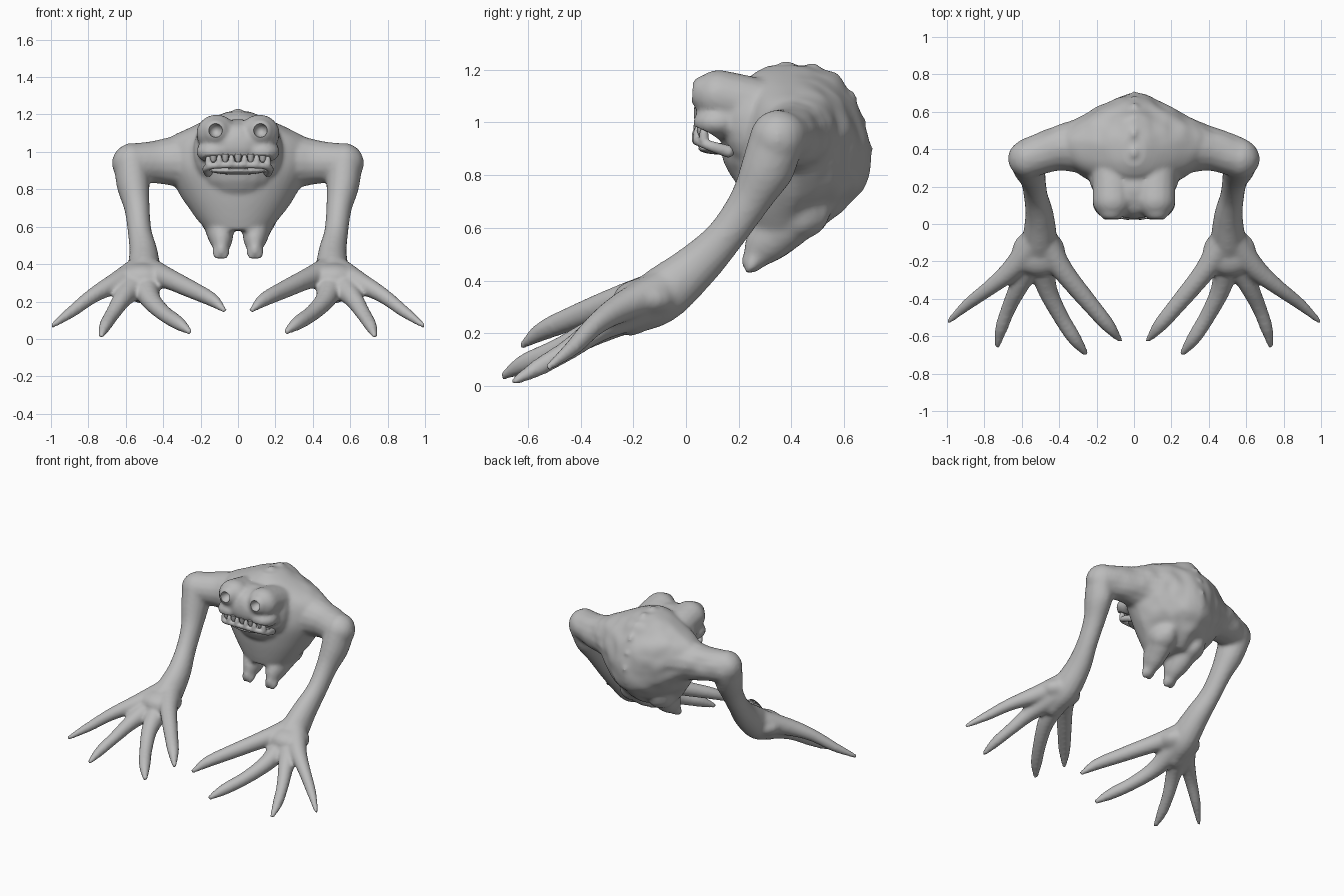
import bpy, bmesh, math
from mathutils import Vector, Matrix, noise

cube = bpy.data.objects.get("Cube")
if cube:
    bpy.data.objects.remove(cube, do_unlink=True)

skin = bpy.data.materials.new("grey_skin")
skin.use_nodes = True
GREY = (0.5, 0.5, 0.5, 1)
skin.diffuse_color = GREY
skin.node_tree.nodes["Principled BSDF"].inputs["Base Color"].default_value = GREY


def make_object(name, bm):
    bmesh.ops.recalc_face_normals(bm, faces=bm.faces)
    mesh = bpy.data.meshes.new(name)
    bm.to_mesh(mesh)
    bm.free()
    mesh.materials.append(skin)
    ob = bpy.data.objects.new(name, mesh)
    bpy.context.collection.objects.link(ob)
    return ob


def loft(bm, rings):
    """Skin a list of closed rings and cap both ends."""
    rows = [[bm.verts.new(p) for p in ring] for ring in rings]
    n = len(rows[0])
    for a, b in zip(rows, rows[1:]):
        for i in range(n):
            bm.faces.new((a[i], a[(i + 1) % n], b[(i + 1) % n], b[i]))
    bm.faces.new(rows[0][::-1])
    bm.faces.new(rows[-1])


def spline(points, steps=6):
    """Catmull-Rom through points of any dimension."""
    pts = [Vector(p) for p in points]
    pts = [2 * pts[0] - pts[1]] + pts + [2 * pts[-1] - pts[-2]]
    out = []
    for a, b, c, d in zip(pts, pts[1:], pts[2:], pts[3:]):
        for k in range(steps):
            t = k / steps
            out.append(0.5 * (2 * b + (c - a) * t + (2 * a - 5 * b + 4 * c - d) * t ** 2
                              + (3 * b - a - 3 * c + d) * t ** 3))
    return out + [pts[-2]]


def ball(bm, centre, size, sides=18, rows=10):
    """Ellipsoid built from latitude rings."""
    x, y, z = centre
    rings = []
    for j in range(rows):
        lat = math.pi * ((j + 0.3) / (rows - 0.4) - 0.5)
        r = math.cos(lat)
        rings.append([(x + size[0] * r * math.cos(a), y + size[1] * r * math.sin(a),
                       z + size[2] * math.sin(lat)) for a in (math.tau * k / sides for k in range(sides))])
    loft(bm, rings)


def tube(bm, points, flat=1.0, side=1):
    """Rounded limb along (x, y, z, radius) points; flat scales its sideways width."""
    path = spline([(p[0] * side, *p[1:]) for p in points])
    pos = [p.to_3d() for p in path]
    rings = []
    for i, p in enumerate(path):
        tan = (pos[min(i + 1, len(pos) - 1)] - pos[max(i - 1, 0)]).normalized()
        u = tan.cross(Vector((0, -1, 1))).normalized()
        v = tan.cross(u)
        rings.append([pos[i] + p[3] * (flat * u * math.cos(a) + v * math.sin(a))
                      for a in (math.tau * k / 16 for k in range(16))])
    loft(bm, rings)
    for i in (0, -1):
        r = path[i][3]
        ball(bm, pos[i], (r * flat, r, r))


body = bmesh.new()

# Torso: height, front, back, half width, depth of widest point
SECTIONS = [
    (0.58, 0.23, 0.48, 0.17, 0.36), (0.66, 0.21, 0.59, 0.235, 0.39),
    (0.77, 0.19, 0.69, 0.31, 0.42), (0.90, 0.18, 0.70, 0.38, 0.44),
    (1.00, 0.20, 0.68, 0.40, 0.45), (1.07, 0.22, 0.65, 0.37, 0.45),
    (1.13, 0.23, 0.61, 0.26, 0.44), (1.18, 0.25, 0.575, 0.15, 0.42),
    (1.215, 0.31, 0.50, 0.06, 0.40)]
rings = []
for z, front, back, half, mid in spline(SECTIONS, 5):
    ring = []
    for k in range(48):
        a = math.tau * k / 48
        c, s = math.cos(a), math.sin(a)
        e, end = (1.4, back) if s > 0 else (0.95, front)
        ring.append((half * math.copysign(abs(c) ** e, c), mid + (end - mid) * abs(s) ** e, z))
    rings.append(ring)
loft(body, rings)

# Vertebra bumps down the ridge
for y, z in [(0.38, 1.2), (0.48, 1.195), (0.55, 1.16), (0.61, 1.09), (0.65, 1.0), (0.67, 0.9), (0.66, 0.8)]:
    ball(body, (0, y, z), (0.03, 0.04, 0.035))

# Head, neck and throat
ball(body, (0, 0.185, 1.035), (0.215, 0.16, 0.14))
ball(body, (0, 0.27, 0.94), (0.22, 0.145, 0.2))
tube(body, [(0, 0.13, 1.06, 0.1), (0, 0.25, 1.06, 0.11), (0, 0.36, 1.07, 0.12)])

FINGERS = [
    [(0.48, -0.1, 0.36, 0.08), (0.38, -0.25, 0.325, 0.058), (0.25, -0.41, 0.265, 0.048),
     (0.14, -0.54, 0.21, 0.038), (0.075, -0.62, 0.155, 0.016)],
    [(0.5, -0.15, 0.31, 0.085), (0.47, -0.33, 0.215, 0.056), (0.4, -0.48, 0.14, 0.044),
     (0.32, -0.61, 0.085, 0.038), (0.26, -0.69, 0.04, 0.018)],
    [(0.53, -0.15, 0.31, 0.085), (0.61, -0.32, 0.225, 0.054), (0.67, -0.45, 0.135, 0.04),
     (0.71, -0.56, 0.07, 0.034), (0.73, -0.65, 0.018, 0.016)],
    [(0.53, -0.1, 0.36, 0.08), (0.65, -0.24, 0.3, 0.058), (0.77, -0.34, 0.235, 0.042),
     (0.89, -0.43, 0.145, 0.032), (0.99, -0.52, 0.072, 0.015)]]

for side in (-1, 1):
    # Brow lobes running back into the neck, raised eye rims and cheeks
    tube(body, [(0.115, 0.125, 1.1, 0.1), (0.115, 0.22, 1.08, 0.1), (0.12, 0.34, 1.05, 0.1)], flat=1.08, side=side)
    ball(body, (0.12 * side, 0.06, 1.11), (0.068, 0.045, 0.068))
    ball(body, (0.13 * side, 0.12, 1.0), (0.095, 0.095, 0.06))
    ball(body, (0.14 * side, 0.24, 1.0), (0.1, 0.1, 0.16))
    # Shoulder, arm and palm
    tube(body, [(0.12, 0.46, 0.95, 0.18), (0.28, 0.42, 0.95, 0.15), (0.42, 0.4, 0.945, 0.118),
                (0.57, 0.35, 0.94, 0.105)], side=side)
    tube(body, [(0.57, 0.35, 0.94, 0.108), (0.56, 0.305, 0.82, 0.1), (0.54, 0.24, 0.7, 0.078),
                (0.525, 0.15, 0.57, 0.073), (0.505, 0.04, 0.455, 0.088), (0.505, -0.1, 0.34, 0.105),
                (0.52, -0.21, 0.27, 0.08)], flat=0.88, side=side)
    ball(body, (0.51 * side, -0.15, 0.33), (0.145, 0.13, 0.08))
    for finger in FINGERS:
        tube(body, finger, side=side)
    # Leg stump with forked toes
    tube(body, [(0.11, 0.42, 0.68, 0.13), (0.1, 0.36, 0.6, 0.1), (0.09, 0.295, 0.53, 0.078),
                (0.09, 0.255, 0.475, 0.045)], flat=0.8, side=side)
    for toe in (0.07, 0.112):
        tube(body, [(0.09, 0.28, 0.51, 0.04), (toe, 0.25, 0.46, 0.026), (toe, 0.235, 0.435, 0.013)], side=side)

creature = make_object("body", body)

# Cutters: eye sockets and the open mouth
cut = bmesh.new()
for side in (-1, 1):
    ball(cut, (0.12 * side, 0.012, 1.115), (0.038, 0.06, 0.038))
tilt = Matrix.Translation((0, 0.06, 0.95)) @ Matrix.Rotation(-0.45, 4, "X")
bmesh.ops.create_cone(cut, cap_ends=True, segments=24, radius1=1, radius2=1, depth=1,
                      matrix=tilt @ Matrix.Diagonal((0.6, 0.085, 0.022, 1)) @ Matrix.Rotation(math.pi / 2, 4, "Y"))
cutter = make_object("cutter", cut)
cutter.hide_render = True

# Fuse the parts into one smooth skin, then carve the face
remesh = creature.modifiers.new("fuse", "REMESH")
remesh.mode = "VOXEL"
remesh.voxel_size = 0.012
smooth = creature.modifiers.new("soften", "SMOOTH")
smooth.factor = 0.5
smooth.iterations = 8
carve = creature.modifiers.new("carve", "BOOLEAN")
carve.object = cutter
carve.solver = "MANIFOLD"
graph = bpy.context.evaluated_depsgraph_get()
creature.data = bpy.data.meshes.new_from_object(creature.evaluated_get(graph))
creature.modifiers.clear()
creature.data.materials.clear()
creature.data.materials.append(skin)
bpy.data.objects.remove(cutter, do_unlink=True)

# Lumpy skin over the back
for v in creature.data.vertices:
    if v.co.y > 0.3:
        v.co += v.normal * noise.noise(v.co * 11) * 0.01 * min(1, (v.co.y - 0.3) * 4)

# Lower lip with jagged teeth
jaw = bmesh.new()
half_lip = [(0.16, 0.16, 0.89, 0.024), (0.17, 0.095, 0.91, 0.02), (0.14, 0.055, 0.925, 0.018),
            (0.07, 0.042, 0.93, 0.018)]
for p in spline([(-x, y, z, r) for x, y, z, r in half_lip] + half_lip[::-1], 8):
    ball(jaw, p.to_3d(), (p[3],) * 3, 12, 8)
# Chin web behind the lip
ball(jaw, (0, 0.13, 0.9), (0.15, 0.085, 0.022))


def tooth(bm, x, y, z, rise):
    """Blunt cone pointing up or down from its root."""
    loft(bm, [[(x + r * math.cos(a), y + r * math.sin(a), z + h)
               for a in (math.tau * k / 12 for k in range(12))]
              for r, h in ((0.02, 0), (0.017, rise * 0.6), (0.009, rise))])


for x, y in ((0.035, 0.04), (0.1, 0.044), (0.158, 0.068)):
    for side in (-1, 1):
        tooth(jaw, x * side, y, 0.93, 0.055)
lip = make_object("lower_lip", jaw)
fuse = lip.modifiers.new("fuse", "REMESH")
fuse.mode = "VOXEL"
fuse.voxel_size = 0.006
fuse.use_smooth_shade = True
lip.modifiers.new("soften", "SMOOTH").iterations = 3

# Upper teeth
upper = bmesh.new()
for x, y in ((-0.132, 0.06), (-0.068, 0.048), (0, 0.048), (0.068, 0.048), (0.132, 0.06)):
    tooth(upper, x, y, 0.99, -0.045)
teeth = make_object("upper_teeth", upper)

for ob in (creature, teeth):
    bpy.ops.object.select_all(action="DESELECT")
    ob.select_set(True)
    bpy.context.view_layer.objects.active = ob
    bpy.ops.object.shade_smooth_by_angle(angle=math.radians(60))
